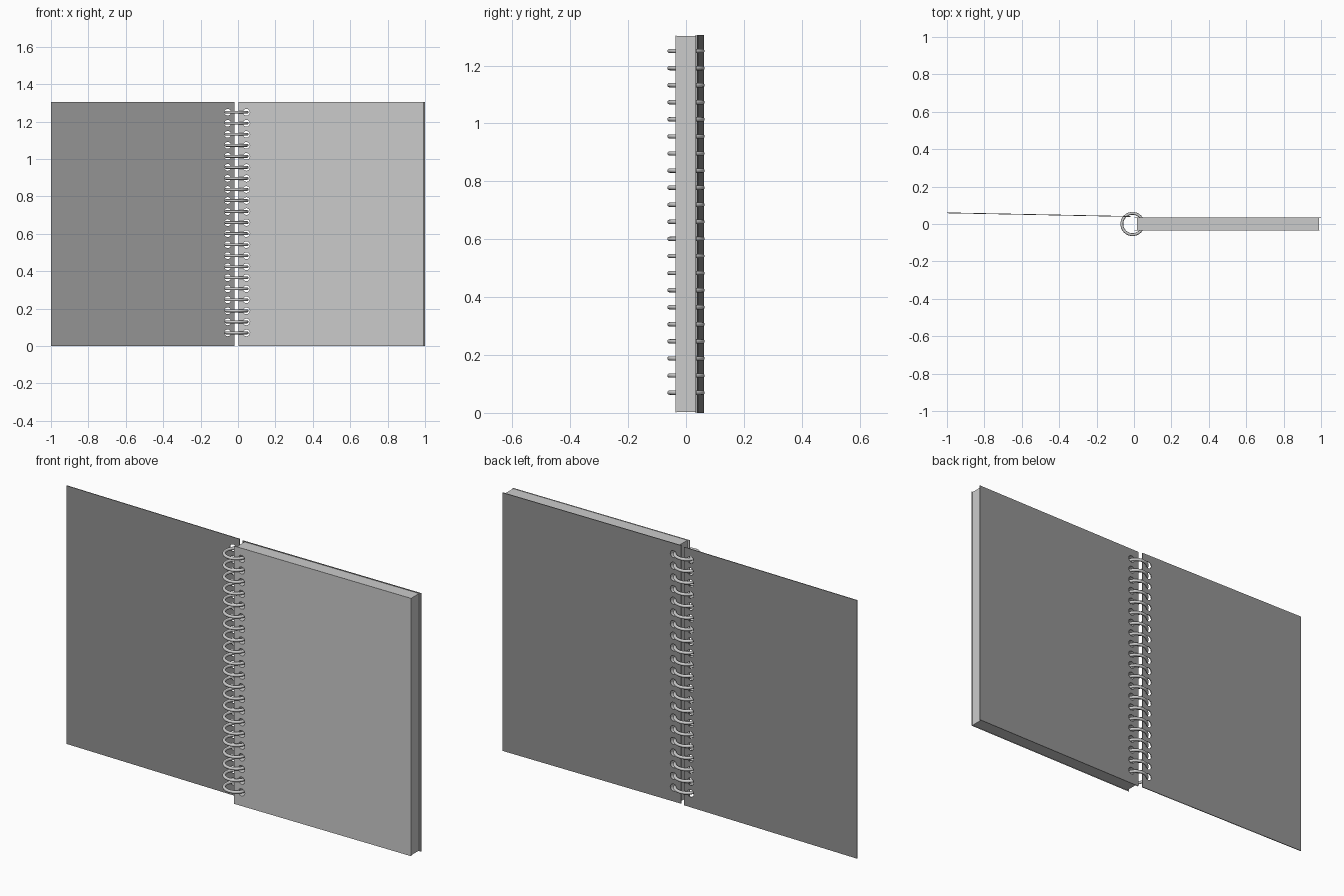
import bpy, bmesh, math
from mathutils import Matrix

if "Cube" in bpy.data.objects:
    bpy.data.objects.remove(bpy.data.objects["Cube"])

H = 1.305
RING_ZS = [0.07 + i * 0.059 for i in range(21)]

dark = bpy.data.materials.new("cover_dark")
dark.diffuse_color = (0.29, 0.29, 0.29, 1)
dark.use_nodes = True
dark.node_tree.nodes["Principled BSDF"].inputs["Base Color"].default_value = dark.diffuse_color


def add_object(name, bm, mat=None):
    mesh = bpy.data.meshes.new(name)
    bm.to_mesh(mesh)
    bm.free()
    ob = bpy.data.objects.new(name, mesh)
    bpy.context.collection.objects.link(ob)
    if mat:
        mesh.materials.append(mat)
    return ob


def box(name, x, y, z, mat=None, shear=0.0):
    """Box from (min, max) ranges; shear tilts it in y along x."""
    bm = bmesh.new()
    bmesh.ops.create_cube(bm, size=1)
    for v in bm.verts:
        px, py, pz = (r[0] + (c + 0.5) * (r[1] - r[0]) for c, r in zip(v.co, (x, y, z)))
        v.co = (px, py + shear * (px - x[1]), pz)
    return add_object(name, bm, mat)


def hole_cutter(name, x):
    bm = bmesh.new()
    for z in RING_ZS:
        m = Matrix.Translation((x, 0, z)) @ Matrix.Rotation(math.pi / 2, 4, 'X')
        bmesh.ops.create_cone(bm, cap_ends=True, segments=20, radius1=0.018,
                              radius2=0.018, depth=0.3, matrix=m)
    ob = add_object(name, bm)
    ob.hide_render = True
    return ob


def punch(ob, cutter):
    mod = ob.modifiers.new("holes", 'BOOLEAN')
    mod.operation = 'DIFFERENCE'
    mod.solver = 'EXACT'
    mod.object = cutter
    bpy.context.view_layer.objects.active = ob
    bpy.ops.object.modifier_apply(modifier=mod.name)


# Opened front cover, slightly tilted backwards
front_cover = box("front_cover", (-1.0, -0.018), (0.038, 0.042), (0, H), dark, shear=-0.02)
# Back cover, page block and top sheet
back_cover = box("back_cover", (0.003, 1.0), (0.032, 0.036), (0, H), dark)
page_block = box("page_block", (0.015, 0.99), (-0.033, 0.032), (0.003, H - 0.003))
top_sheet = box("top_sheet", (0.003, 0.993), (-0.036, -0.033), (0.001, H - 0.001))

# Punched binding holes
left_cut = hole_cutter("left_hole_cutter", -0.055)
right_cut = hole_cutter("right_hole_cutter", 0.045)
punch(front_cover, left_cut)
for part in (back_cover, page_block, top_sheet):
    punch(part, right_cut)
for cutter in (left_cut, right_cut):
    bpy.data.objects.remove(cutter, do_unlink=True)

# Binding rings sharing one mesh
bpy.ops.mesh.primitive_torus_add(major_segments=40, minor_segments=12,
                                 major_radius=0.057, minor_radius=0.0075,
                                 location=(-0.008, 0, RING_ZS[0]))
ring = bpy.context.object
ring.name = "binding_ring"
bpy.ops.object.shade_smooth()
for z in RING_ZS[1:]:
    dup = ring.copy()
    dup.location.z = z
    bpy.context.collection.objects.link(dup)
